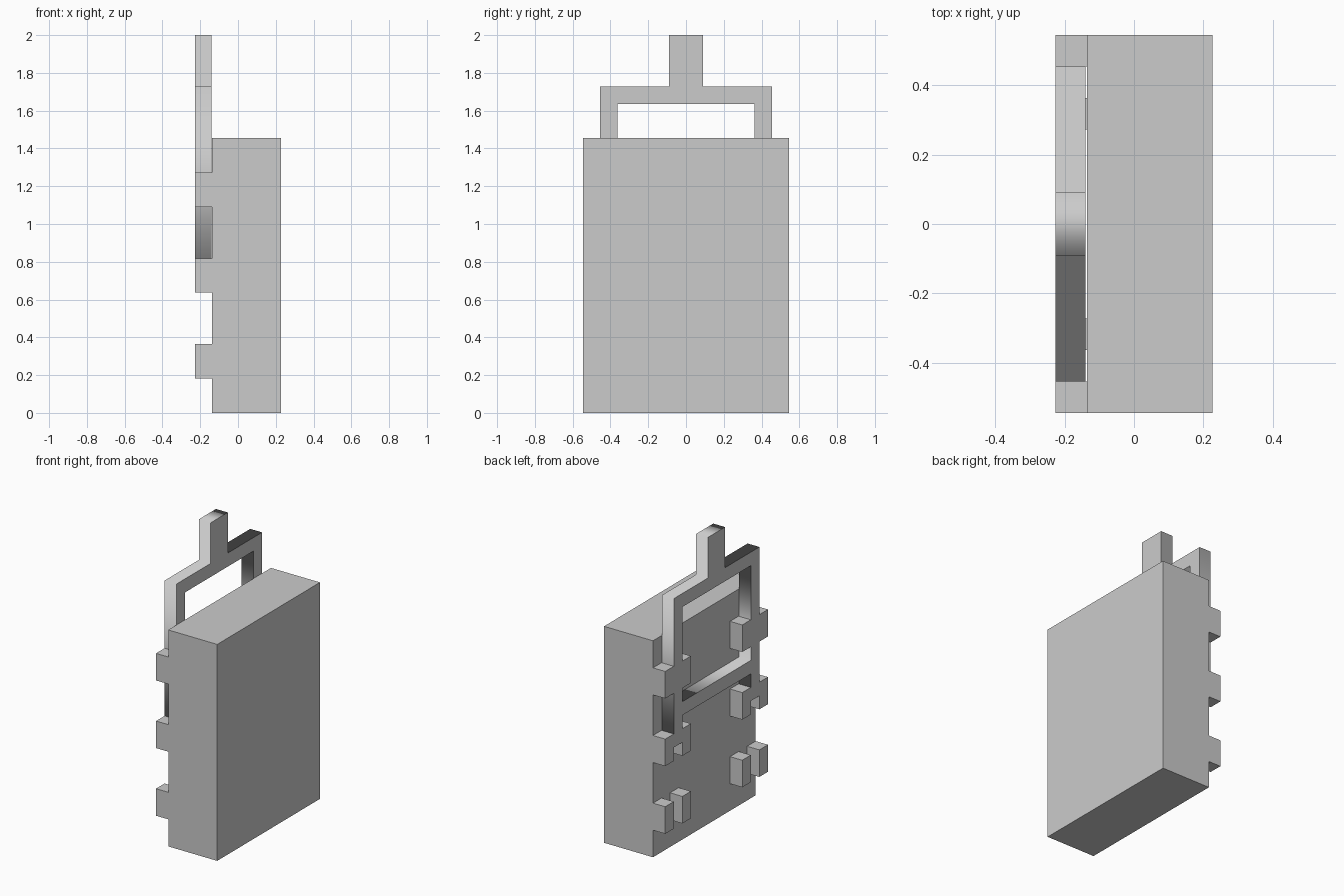
import bpy
import math

if "Cube" in bpy.data.objects:
    bpy.data.objects.remove(bpy.data.objects["Cube"])

U = 1 / 11                      # grid unit of the blocky model
X_OUT, X_FACE = -2.5, -1.5      # outer plane of the fittings, rear face of the body


def box(name, x, y, z):
    """Box from (min, max) ranges given in grid units."""
    bpy.ops.mesh.primitive_cube_add(
        size=1, location=[sum(r) / 2 * U for r in (x, y, z)])
    ob = bpy.context.object
    ob.name = name
    ob.scale = [(r[1] - r[0]) * U for r in (x, y, z)]
    bpy.ops.object.transform_apply(location=False, rotation=False, scale=True)
    return ob


def plate(name, loops, x0, x1):
    """Flat plate in the y-z plane; later loops inside the first are holes."""
    cu = bpy.data.curves.new(name, 'CURVE')
    cu.dimensions = '2D'
    cu.fill_mode = 'BOTH'
    cu.extrude = (x1 - x0) / 2
    for pts in loops:
        sp = cu.splines.new('POLY')
        sp.points.add(len(pts) - 1)
        for p, (y, z) in zip(sp.points, pts):
            p.co = (y * U, z * U, 0, 1)
        sp.use_cyclic_u = True
    ob = bpy.data.objects.new(name, cu)
    bpy.context.collection.objects.link(ob)
    ob.location.x = (x0 + x1) / 2
    ob.rotation_euler = (math.pi / 2, 0, math.pi / 2)
    bpy.ops.object.select_all(action='DESELECT')
    ob.select_set(True)
    bpy.context.view_layer.objects.active = ob
    bpy.ops.object.convert(target='MESH')
    return bpy.context.object


# Main case
box("case_body", (X_FACE, 2.5), (-6, 6), (0, 16))

# Sliding handle frame: grip, two legs, crossbar, one window
half = [(1, 22), (1, 19), (5, 19), (5, 8), (4, 8), (4, 10)]
outline = half + [(-y, z) for y, z in reversed(half)]
window = [(-4, 11), (4, 11), (4, 18), (-4, 18)]
plate("handle_frame", [outline, window], X_OUT * U, X_FACE * U - 0.003)

# Guide pegs either side of each handle leg, in three rows
for row, z in enumerate((2, 7, 12)):
    for side, s in (("left", -1), ("right", 1)):
        for kind, y in (("inner", 3), ("outer", 5)):
            span = sorted((s * y, s * (y + 1)))
            box(f"guide_peg_{kind}_{side}_{row + 1}",
                (X_OUT, X_FACE), span, (z, z + 2))
